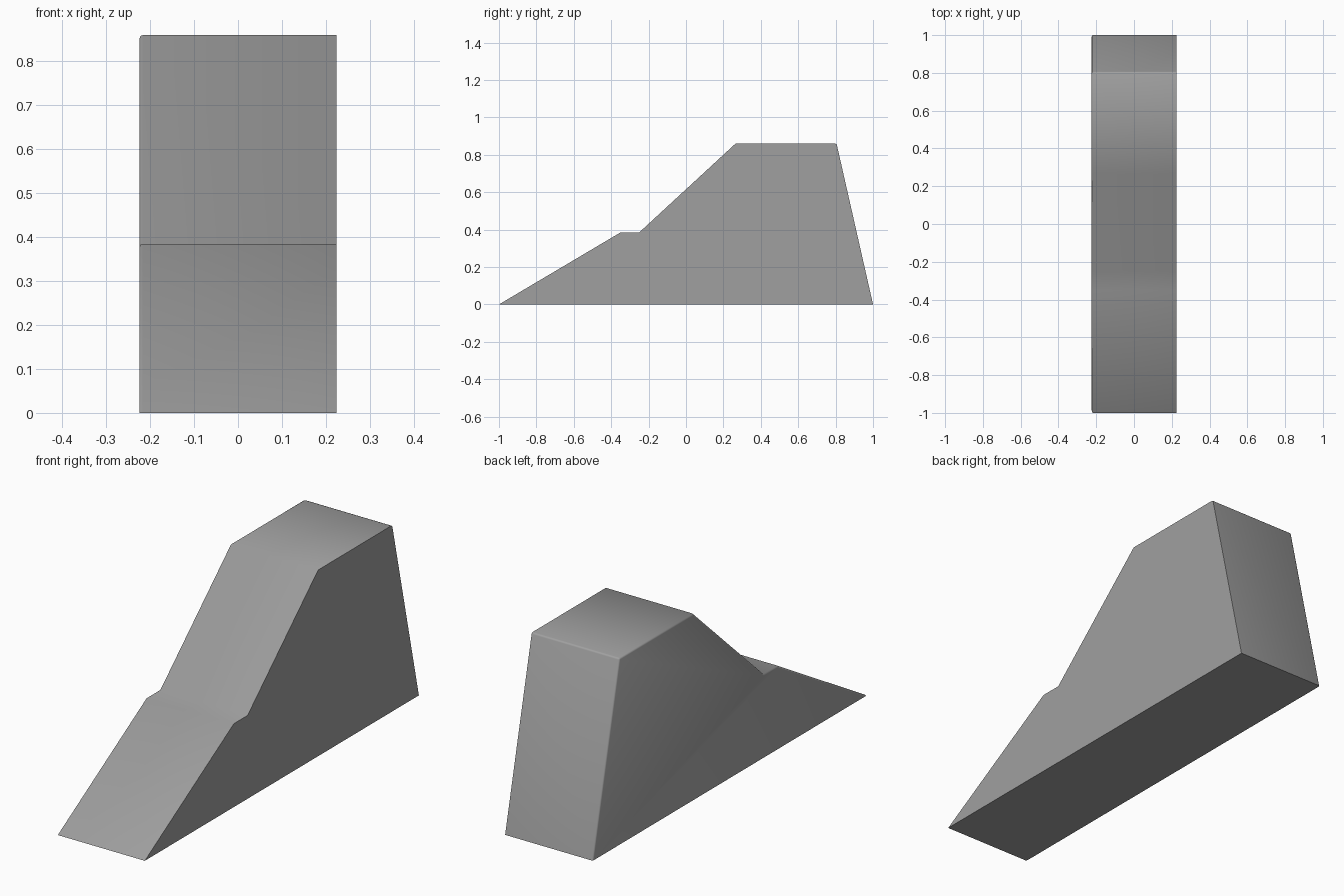
import bpy, bmesh

if "Cube" in bpy.data.objects:
    bpy.data.objects.remove(bpy.data.objects["Cube"])

# Side outline as (y, z)
profile = [(-1, 0), (1, 0), (0.805, 0.86), (0.265, 0.86), (-0.25, 0.385), (-0.35, 0.385)]
half_width = 0.224

bm = bmesh.new()
face = bm.faces.new([bm.verts.new((-half_width, y, z)) for y, z in profile])
ext = bmesh.ops.extrude_face_region(bm, geom=[face])
verts = [g for g in ext["geom"] if isinstance(g, bmesh.types.BMVert)]
bmesh.ops.translate(bm, verts=verts, vec=(2 * half_width, 0, 0))
bmesh.ops.recalc_face_normals(bm, faces=bm.faces[:])


# Soften the left outline above the ground and the back top edge
def is_soft(edge):
    a, b = (v.co for v in edge.verts)
    left = max(a.x, b.x) < 0 and max(a.z, b.z) > 0.01
    back_top = min(a.y, b.y) > 0.7 and min(a.z, b.z) > 0.8
    return left or back_top


bmesh.ops.bevel(bm, geom=[e for e in bm.edges if is_soft(e)], offset=0.007,
                segments=2, profile=0.5, affect='EDGES', clamp_overlap=True)

mesh = bpy.data.meshes.new("stepped_ramp")
bm.to_mesh(mesh)
bm.free()
ramp = bpy.data.objects.new("stepped_ramp", mesh)
bpy.context.collection.objects.link(ramp)

# Single grey material
grey = bpy.data.materials.new("mid grey")
grey.diffuse_color = (0.35, 0.35, 0.35, 1)
grey.use_nodes = True
grey.node_tree.nodes["Principled BSDF"].inputs["Base Color"].default_value = grey.diffuse_color
mesh.materials.append(grey)

# Blend the ramp surfaces, keep the right side and base sharp
bpy.context.view_layer.objects.active = ramp
ramp.select_set(True)
bpy.ops.object.shade_smooth_by_angle(angle=1.0)
